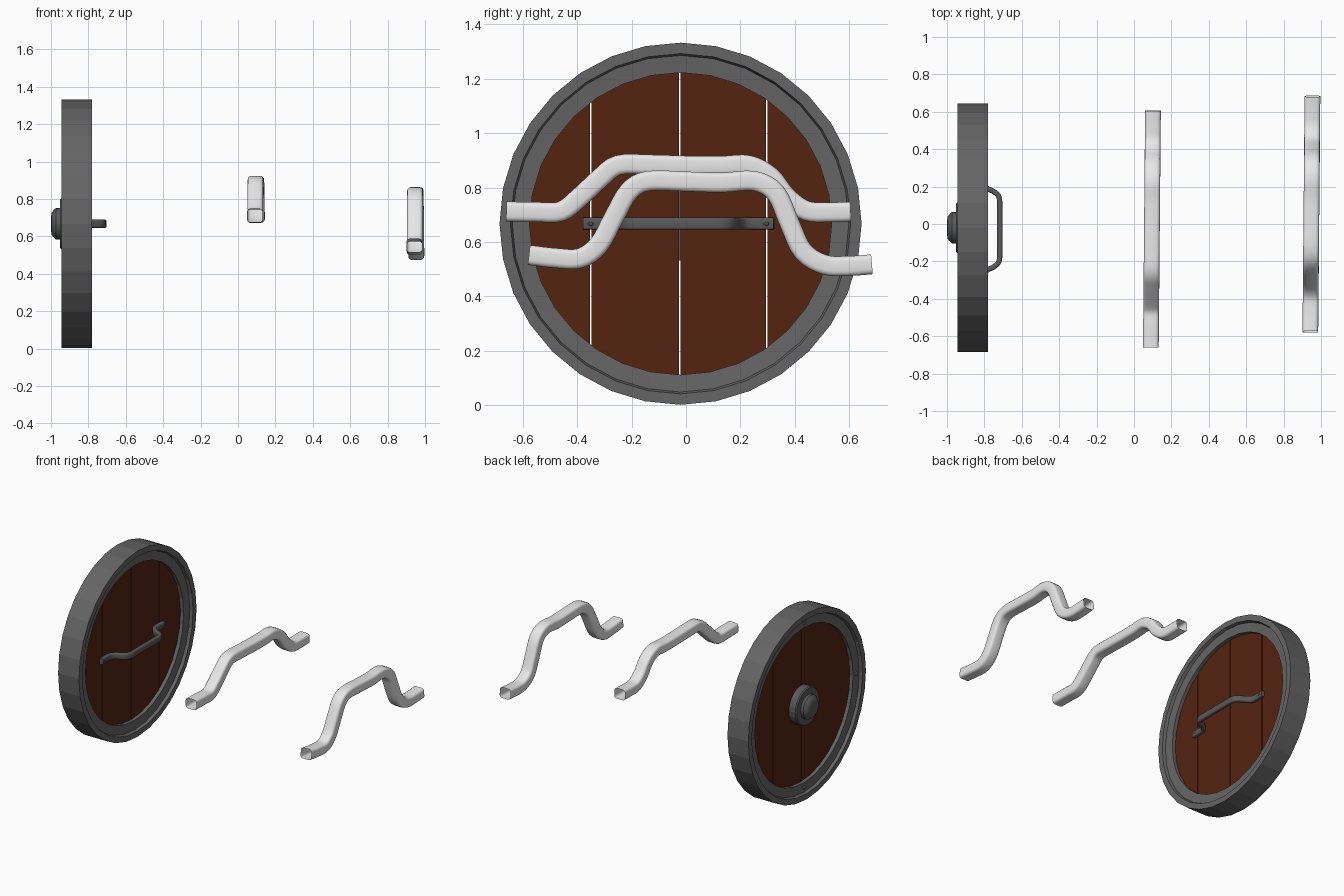
import bpy, bmesh, math
from mathutils import Vector

cube = bpy.data.objects.get("Cube")
if cube:
    bpy.data.objects.remove(cube)

CY, CZ = -0.02, 0.667  # shield centre


def material(name, rgb):
    m = bpy.data.materials.new(name)
    m.use_nodes = True
    col = (*rgb, 1)
    m.diffuse_color = col
    m.node_tree.nodes["Principled BSDF"].inputs["Base Color"].default_value = col
    return m


iron = material("grey iron", (0.13, 0.13, 0.13))
dark_iron = material("dark iron", (0.1, 0.1, 0.1))
wood = material("brown wood", (0.09, 0.017, 0.005))
pale = material("pale tube", (0.8, 0.8, 0.8))


def finish(name, bm, mat, smooth=None):
    bmesh.ops.recalc_face_normals(bm, faces=bm.faces)
    me = bpy.data.meshes.new(name)
    bm.to_mesh(me)
    bm.free()
    ob = bpy.data.objects.new(name, me)
    bpy.context.collection.objects.link(ob)
    me.materials.append(mat)
    if smooth:
        bpy.ops.object.select_all(action="DESELECT")
        ob.select_set(True)
        bpy.context.view_layer.objects.active = ob
        bpy.ops.object.shade_smooth_by_angle(angle=math.radians(smooth))
    return ob


def lathe(name, profile, sides, mat, closed=True, centre=(CY, CZ), smooth=None):
    """Turn (x, radius) points about an axis parallel to x."""
    bm = bmesh.new()
    rings = []
    for i in range(sides):
        a = math.tau * i / sides
        rings.append([bm.verts.new((x, centre[0] + r * math.sin(a), centre[1] + r * math.cos(a)))
                      for x, r in profile])
    n = len(profile)
    for i in range(sides):
        p, q = rings[i], rings[(i + 1) % sides]
        for j in range(n if closed else n - 1):
            k = (j + 1) % n
            bm.faces.new((p[j], p[k], q[k], q[j]))
    if not closed:
        bm.faces.new([r[0] for r in rings])
        bm.faces.new([r[-1] for r in rings])
    return finish(name, bm, mat, smooth)


def spline(points, steps):
    """Catmull-Rom curve through the points."""
    p = [Vector(q) for q in points]
    p = [2 * p[0] - p[1]] + p + [2 * p[-1] - p[-2]]
    out = []
    for i in range(1, len(p) - 2):
        a, b, c, d = p[i - 1:i + 3]
        for s in range(steps):
            t = s / steps
            out.append(0.5 * (2 * b + (c - a) * t + (2 * a - 5 * b + 4 * c - d) * t * t
                              + (3 * b - a - 3 * c + d) * t ** 3))
    return out + [p[-2]]


def sweep(name, path, side, width, height, radius, mat, caps):
    """Sweep a rounded rectangle along a flat path; side is the path plane's normal."""
    section = []
    for k in range(4):
        sx, sy = (1, -1, -1, 1)[k], (1, 1, -1, -1)[k]
        for j in range(4):
            a = math.radians(90 * k + 30 * j)
            section.append((sx * (width / 2 - radius) + radius * math.cos(a),
                            sy * (height / 2 - radius) + radius * math.sin(a)))
    bm = bmesh.new()
    rings = []
    for i, p in enumerate(path):
        tangent = (path[min(i + 1, len(path) - 1)] - path[max(i - 1, 0)]).normalized()
        up = tangent.cross(side).normalized()
        rings.append([bm.verts.new(p + side * u + up * v) for u, v in section])
    n = len(section)
    for p, q in zip(rings, rings[1:]):
        for j in range(n):
            bm.faces.new((p[j], p[(j + 1) % n], q[(j + 1) % n], q[j]))
    if caps:
        bm.faces.new(rings[0])
        bm.faces.new(rings[-1])
    return finish(name, bm, mat, 50)


# Shield rim: outer band and recessed inner ring in one profile
lathe("shield_rim", [(-0.78, 0.665), (-0.78, 0.625), (-0.8, 0.618), (-0.805, 0.555),
                     (-0.92, 0.555), (-0.925, 0.618), (-0.945, 0.625), (-0.945, 0.665)], 32, iron)

# Four planks cut to the circle, with narrow tapering gaps between them
seams = [(-0.585, 0), (-0.33, 0.002), (-0.003, 0.003), (0.317, 0.003), (0.585, 0)]
for i in range(4):
    lo, hi = seams[i][0] + seams[i][1], seams[i + 1][0] - seams[i + 1][1]
    ys = [lo + (hi - lo) * t / 12 for t in range(13)]
    half = [(y, math.sqrt(max(0.59 ** 2 - y * y, 0))) for y in ys]
    outline = half + [(y, -z) for y, z in reversed(half)]
    bm = bmesh.new()
    face = bm.faces.new([bm.verts.new((-0.895, CY + y, CZ + z)) for y, z in outline])
    ext = bmesh.ops.extrude_face_region(bm, geom=[face])
    bmesh.ops.translate(bm, vec=(0.065, 0, 0),
                        verts=[v for v in ext["geom"] if isinstance(v, bmesh.types.BMVert)])
    finish(f"plank_{i + 1}", bm, wood)

# Boss on the outer side
lathe("boss_flange", [(-0.89, 0.135), (-0.945, 0.135), (-0.953, 0.128), (-0.953, 0.08)],
      24, dark_iron, closed=False)
lathe("boss_dome", [(-0.95, 0.085), (-0.973, 0.084), (-0.985, 0.074), (-0.996, 0.06), (-1.0, 0.035)],
      24, dark_iron, closed=False, smooth=35)

# Rivets around the ring and on the handle feet
for i in range(4):
    a = math.tau * i / 4
    spot = (CY + 0.588 * math.sin(a), CZ + 0.588 * math.cos(a))
    lathe(f"ring_rivet_{i + 1}", [(-0.92, 0.014), (-0.929, 0.012), (-0.933, 0.006)], 10, iron,
          closed=False, centre=spot, smooth=40)
for name, y in (("left", 0.295), ("right", -0.35)):
    lathe(f"handle_rivet_{name}", [(-0.83, 0.011), (-0.805, 0.011), (-0.801, 0.006)], 10, dark_iron,
          closed=False, centre=(y, 0.667), smooth=40)

# Strap handle on the inner side, mirrored about its middle
bend = [(-0.818, 0.35), (-0.818, 0.26), (-0.79, 0.222), (-0.745, 0.198), (-0.72, 0.165), (-0.718, 0.08)]
handle = [(x, -0.028 + d, 0.667) for x, d in bend] + [(x, -0.028 - d, 0.667) for x, d in reversed(bend)]
sweep("shield_handle", spline(handle, 4), Vector((0, 0, 1)), 0.044, 0.028, 0.009, dark_iron, True)

# Two open bent tubes, each leaning slightly in x
tube_paths = {
    "middle_tube": (0.096, [(-0.66, 0.712), (-0.55, 0.71), (-0.46, 0.712), (-0.39, 0.765), (-0.32, 0.83),
                            (-0.25, 0.882), (-0.13, 0.884), (0, 0.88), (0.13, 0.879), (0.23, 0.882),
                            (0.31, 0.84), (0.37, 0.765), (0.44, 0.715), (0.52, 0.709), (0.605, 0.711)]),
    "left_tube": (0.948, [(-0.577, 0.552), (-0.48, 0.541), (-0.39, 0.54), (-0.32, 0.59), (-0.265, 0.69),
                          (-0.21, 0.785), (-0.14, 0.824), (0, 0.822), (0.13, 0.818), (0.25, 0.824),
                          (0.33, 0.78), (0.38, 0.67), (0.43, 0.565), (0.51, 0.516), (0.6, 0.512),
                          (0.683, 0.518)]),
}
for name, (x, pts) in tube_paths.items():
    path = spline([(x + 0.009 * y, y, z) for y, z in pts], 4)
    sweep(name, path, Vector((1, 0, 0)), 0.084, 0.073, 0.018, pale, False)
